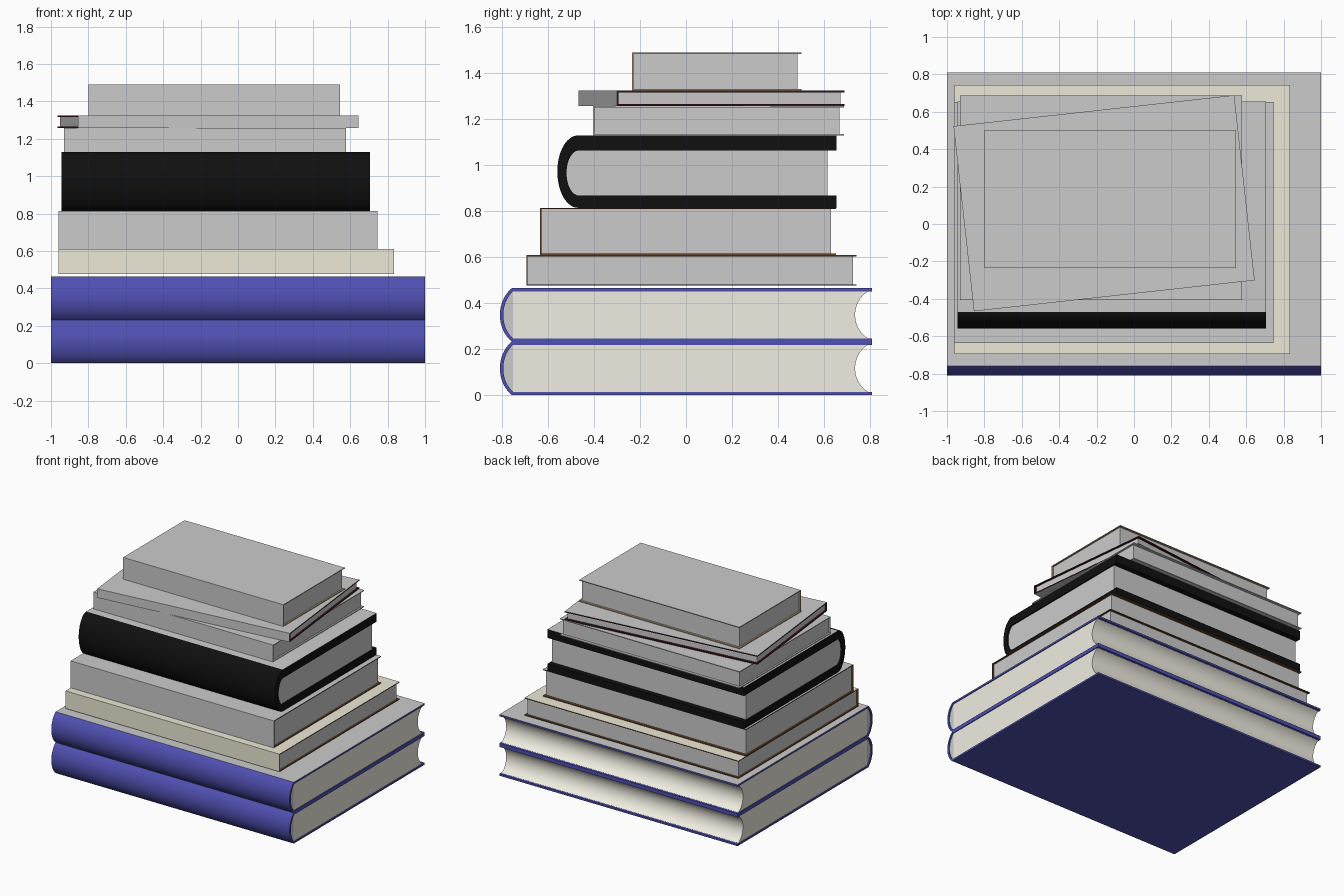
import bpy, bmesh
from math import sin, cos, radians
from mathutils import Matrix

if "Cube" in bpy.data.objects:
    bpy.data.objects.remove(bpy.data.objects["Cube"])


def material(name, rgb):
    m = bpy.data.materials.new(name)
    m.diffuse_color = (*rgb, 1)
    m.use_nodes = True
    m.node_tree.nodes["Principled BSDF"].inputs["Base Color"].default_value = m.diffuse_color
    return m


grey = material("plain_grey", (0.8, 0.8, 0.8))
blue = material("blue_cloth", (0.08, 0.08, 0.45))
cream = material("cream_paper", (0.88, 0.86, 0.76))
beige = material("beige_board", (0.85, 0.82, 0.68))
black = material("black_cloth", (0.005, 0.005, 0.005))
brown = material("brown_edge", (0.14, 0.06, 0.02))
maroon = material("maroon_edge", (0.05, 0.008, 0.012))
tan = material("tan_edge", (0.45, 0.33, 0.2))


def arc(y, z0, z1, bulge, half_angle, n=20):
    """Curve in the yz plane from z0 up to z1, bulging towards -y."""
    a = radians(half_angle)
    pts = []
    for i in range(n + 1):
        t = -a + 2 * a * i / n
        pts.append((y - bulge * (cos(t) - cos(a)) / (1 - cos(a)),
                    (z0 + z1) / 2 + (z1 - z0) / 2 * sin(t) / sin(a)))
    return pts


def extrude(name, profile, x0, x1, mats, side_index=None, cap_index=0):
    """Closed yz profile swept along x; side_index(i) picks each side's material."""
    bm = bmesh.new()
    a = [bm.verts.new((x0, y, z)) for y, z in profile]
    b = [bm.verts.new((x1, y, z)) for y, z in profile]
    n = len(profile)
    for i in range(n):
        j = (i + 1) % n
        f = bm.faces.new((a[i], a[j], b[j], b[i]))
        f.material_index = side_index(i) if side_index else 0
    for loop in (a, b):
        bm.faces.new(loop).material_index = cap_index
    bmesh.ops.recalc_face_normals(bm, faces=bm.faces)
    me = bpy.data.meshes.new(name)
    bm.to_mesh(me)
    bm.free()
    for m in mats:
        me.materials.append(m)
    ob = bpy.data.objects.new(name, me)
    bpy.context.collection.objects.link(ob)
    return ob


def round_cover(name, x0, x1, y1, outer, inner, cloth):
    """Rounded-spine cover whose upper board has a grey face."""
    z0, z1 = outer[0][1], outer[-1][1]
    prof = [(y1, z0)] + outer + [(y1, z1), (y1, inner[-1][1])]
    prof += inner[::-1] + [(y1, inner[0][1])]
    top = len(outer)
    return extrude(name, prof, x0, x1, [cloth, grey], lambda i: int(i == top))


def flat_book(name, x0, x1, y0, y1, z0, z1, face, edge, t=0.006, inset=0.012, fore=0.016):
    """Square-spine book: C-shaped cover around a page block."""
    prof = [(y1, z0), (y0, z0), (y0, z1), (y1, z1),
            (y1, z1 - t), (y0 + t, z1 - t), (y0 + t, z0 + t), (y1, z0 + t)]
    cover = extrude(name + "_cover", prof, x0, x1, [face, edge],
                    lambda i: 0 if i < 3 else 1, 1)
    block = [(y0 + t, z0 + t), (y0 + t, z1 - t), (y1 - fore, z1 - t), (y1 - fore, z0 + t)]
    pages = extrude(name + "_pages", block, x0 + inset, x1 - inset, [grey])
    return cover, pages


# Two large blue books with rounded spines and hollowed fore edges
for label, z in (("lower", 0.0), ("upper", 0.2325)):
    h, t = 0.2325, 0.014
    outer = arc(-0.758, z, z + h, 0.052, 55)
    inner = arc(-0.753, z + t, z + h - t, 0.042, 55)
    round_cover(label + "_blue_cover", -1, 1, 0.81, outer, inner, blue)
    fore = arc(0.792, z + t, z + h - t, 0.056, 60)
    extrude(label + "_blue_pages", [(-0.753, z + h - t), (-0.753, z + t)] + fore,
            -0.994, 0.994, [cream])
    extrude(label + "_blue_headband", inner, -0.992, 0.992, [grey])

# Thin beige book and plain grey book
flat_book("beige_book", -0.96, 0.835, -0.695, 0.743, 0.476, 0.61, beige, brown)
flat_book("thick_grey_book", -0.96, 0.745, -0.635, 0.652, 0.61, 0.815, grey, brown,
          fore=0.02)

# Thick black book with a fully rounded spine
outer = arc(-0.47, 0.815, 1.13, 0.09, 90, 28)
inner = arc(-0.465, 0.868, 1.065, 0.055, 90, 28)
round_cover("black_cover", -0.945, 0.705, 0.655, outer, inner, black)
extrude("black_book_pages", inner + [(0.615, 1.065), (0.615, 0.868)],
        -0.935, 0.695, [grey])

# Medium grey book
flat_book("medium_grey_book", -0.93, 0.578, -0.405, 0.687, 1.13, 1.258, grey, grey, fore=0.02)

# Slim book turned on the stack
turn = Matrix.Translation((-0.16, 0.111, 0)) @ Matrix.Rotation(radians(6.3), 4, "Z")
for part in flat_book("turned_slim_book", -0.755, 0.755, -0.498, 0.498, 1.258, 1.325,
                      grey, maroon, t=0.008):
    part.data.transform(turn)

# Small book on top
flat_book("top_small_book", -0.8, 0.545, -0.235, 0.502, 1.325, 1.49, grey, tan)

# Smooth the rounded parts, keep corners sharp
for ob in bpy.context.collection.objects:
    ob.select_set(True)
    bpy.context.view_layer.objects.active = ob
bpy.ops.object.shade_smooth_by_angle(angle=radians(30))
